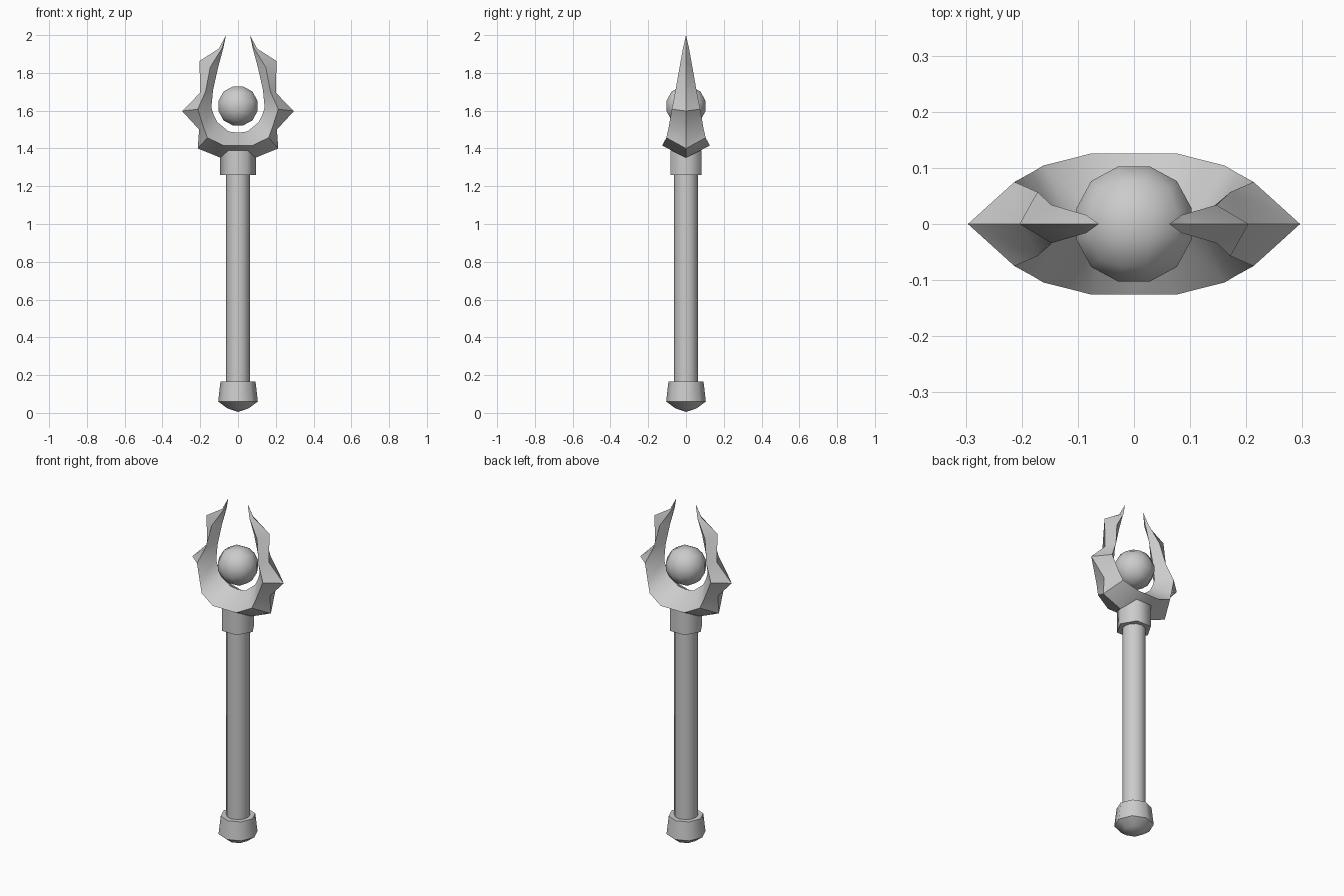
import bpy, bmesh, math

if "Cube" in bpy.data.objects:
    bpy.data.objects.remove(bpy.data.objects["Cube"])


def finish(name, bm, angle):
    bmesh.ops.recalc_face_normals(bm, faces=bm.faces[:])
    me = bpy.data.meshes.new(name)
    bm.to_mesh(me)
    bm.free()
    ob = bpy.data.objects.new(name, me)
    bpy.context.collection.objects.link(ob)
    bpy.ops.object.select_all(action='DESELECT')
    ob.select_set(True)
    bpy.context.view_layer.objects.active = ob
    bpy.ops.object.shade_smooth_by_angle(angle=math.radians(angle))
    return ob


def lathe(name, profile, sides, angle):
    """Stack of (radius, z) rings around the z axis, closed at both ends."""
    bm = bmesh.new()
    rings = []
    for r, z in profile:
        if r == 0:
            rings.append([bm.verts.new((0, 0, z))] * sides)
        else:
            rings.append([bm.verts.new((r * math.cos(2 * math.pi * i / sides),
                                        r * math.sin(2 * math.pi * i / sides), z))
                          for i in range(sides)])
    for a, b in zip(rings, rings[1:]):
        for i in range(sides):
            j = (i + 1) % sides
            bm.faces.new(dict.fromkeys((a[i], a[j], b[j], b[i])))
    for ring in (rings[0], rings[-1]):
        if ring[0] is not ring[1]:
            bm.faces.new(ring)
    return finish(name, bm, angle)


# Handle parts
lathe("pommel", [(0, 0.005), (0.058, 0.025), (0.105, 0.06), (0.093, 0.165)], 8, 50)
lathe("shaft", [(0.063, 0.1), (0.063, 1.3)], 12, 50)
lathe("collar", [(0.095, 1.26), (0.095, 1.39)], 6, 65)

# Forked head: diamond sections (inner x, z, ridge x, z, half depth, outer x, z)
stations = [
    (0, 1.483, 0, 1.415, 0.126, 0, 1.35),
    (0.05, 1.49, 0.075, 1.415, 0.126, 0.09, 1.35),
    (0.11, 1.54, 0.162, 1.457, 0.104, 0.213, 1.40),
    (0.128, 1.575, 0.182, 1.51, 0.092, 0.206, 1.50),
    (0.141, 1.617, 0.213, 1.608, 0.075, 0.296, 1.598),
    (0.132, 1.71, 0.172, 1.70, 0.057, 0.20, 1.695),
    (0.105, 1.83, 0.147, 1.83, 0.034, 0.204, 1.863),
    (0.078, 1.93, 0.085, 1.93, 0.016, 0.102, 1.928),
]
bm = bmesh.new()
sections = []
for side, rows in ((-1, stations[:0:-1]), (1, stations)):
    for ix, iz, mx, mz, d, ox, oz in rows:
        sections.append([bm.verts.new(p) for p in (
            (side * ix, 0, iz), (side * mx, -d, mz),
            (side * ox, 0, oz), (side * mx, d, mz))])
for a, b in zip(sections, sections[1:]):
    for i in range(4):
        j = (i + 1) % 4
        bm.faces.new((a[i], a[j], b[j], b[i]))
for side, sec in ((-1, sections[0]), (1, sections[-1])):
    tip = bm.verts.new((side * 0.063, 0, 2.0))
    for i in range(4):
        bm.faces.new((sec[i], sec[(i + 1) % 4], tip))
finish("forked_head", bm, 30)

# Floating orb: cube with a 3 x 3 grid per side, rounded into a ball
bm = bmesh.new()
bmesh.ops.create_cube(bm, size=2)
bmesh.ops.subdivide_edges(bm, edges=bm.edges[:], cuts=2, use_grid_fill=True)
for v in bm.verts:
    for k in range(3):
        v.co[k] = math.tan(v.co[k] * math.pi / 4)
    v.co = v.co.normalized() * 0.11
orb = finish("orb", bm, 60)
orb.location.z = 1.625
